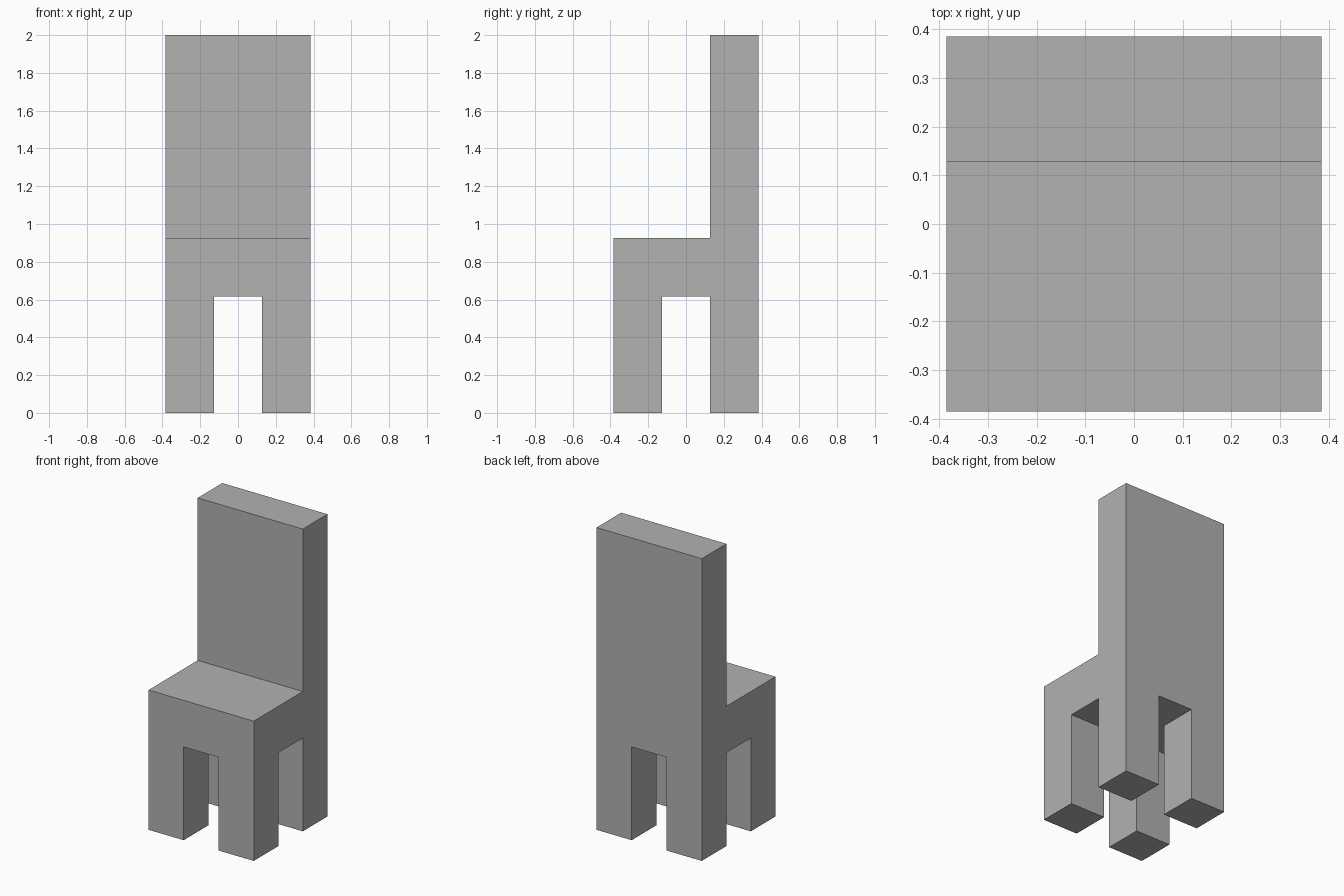
import bpy
import bmesh
from mathutils import Vector

default_cube = bpy.data.objects.get("Cube")
if default_cube:
    bpy.data.objects.remove(default_cube, do_unlink=True)

HALF = 0.385       # half the seat width and depth
INNER = 0.128      # inner edge of legs and front of backrest
LEG_TOP = 0.617
SEAT_TOP = 0.925
HEIGHT = 2.0

# Single colour
grey = bpy.data.materials.new("plain_grey")
grey.use_nodes = True
colour = (0.445, 0.445, 0.445, 1)
grey.diffuse_color = colour
grey.node_tree.nodes["Principled BSDF"].inputs["Base Color"].default_value = colour


def extrude(bm, rule, distance):
    """Extrude every face that fits the rule vertically."""
    faces = [f for f in bm.faces if rule(f.normal, f.calc_center_median())]
    result = bmesh.ops.extrude_face_region(bm, geom=faces)
    verts = [g for g in result["geom"] if isinstance(g, bmesh.types.BMVert)]
    bmesh.ops.translate(bm, verts=verts, vec=(0, 0, distance))
    bm.normal_update()


bm = bmesh.new()

# Seat slab
bmesh.ops.create_cube(bm, size=1)
bmesh.ops.scale(bm, verts=bm.verts, vec=(2 * HALF, 2 * HALF, SEAT_TOP - LEG_TOP))
bmesh.ops.translate(bm, verts=bm.verts, vec=(0, 0, (SEAT_TOP + LEG_TOP) / 2))

# Divide the slab into a three by three layout
for axis in (Vector((1, 0, 0)), Vector((0, 1, 0))):
    for side in (-1, 1):
        bmesh.ops.bisect_plane(bm, geom=bm.verts[:] + bm.edges[:] + bm.faces[:],
                               plane_co=axis * side * INNER, plane_no=axis)
bm.normal_update()

# Backrest
extrude(bm, lambda n, c: n.z > 0.9 and c.y > INNER, HEIGHT - SEAT_TOP)

# Four corner legs
extrude(bm, lambda n, c: n.z < -0.9 and min(abs(c.x), abs(c.y)) > INNER, -LEG_TOP)

# Merge flat neighbours into clean faces
bmesh.ops.dissolve_limit(bm, angle_limit=0.01, verts=bm.verts[:], edges=bm.edges[:])
bmesh.ops.recalc_face_normals(bm, faces=bm.faces[:])

mesh = bpy.data.meshes.new("chair")
bm.to_mesh(mesh)
bm.free()
mesh.materials.append(grey)
chair = bpy.data.objects.new("chair", mesh)
bpy.context.collection.objects.link(chair)
